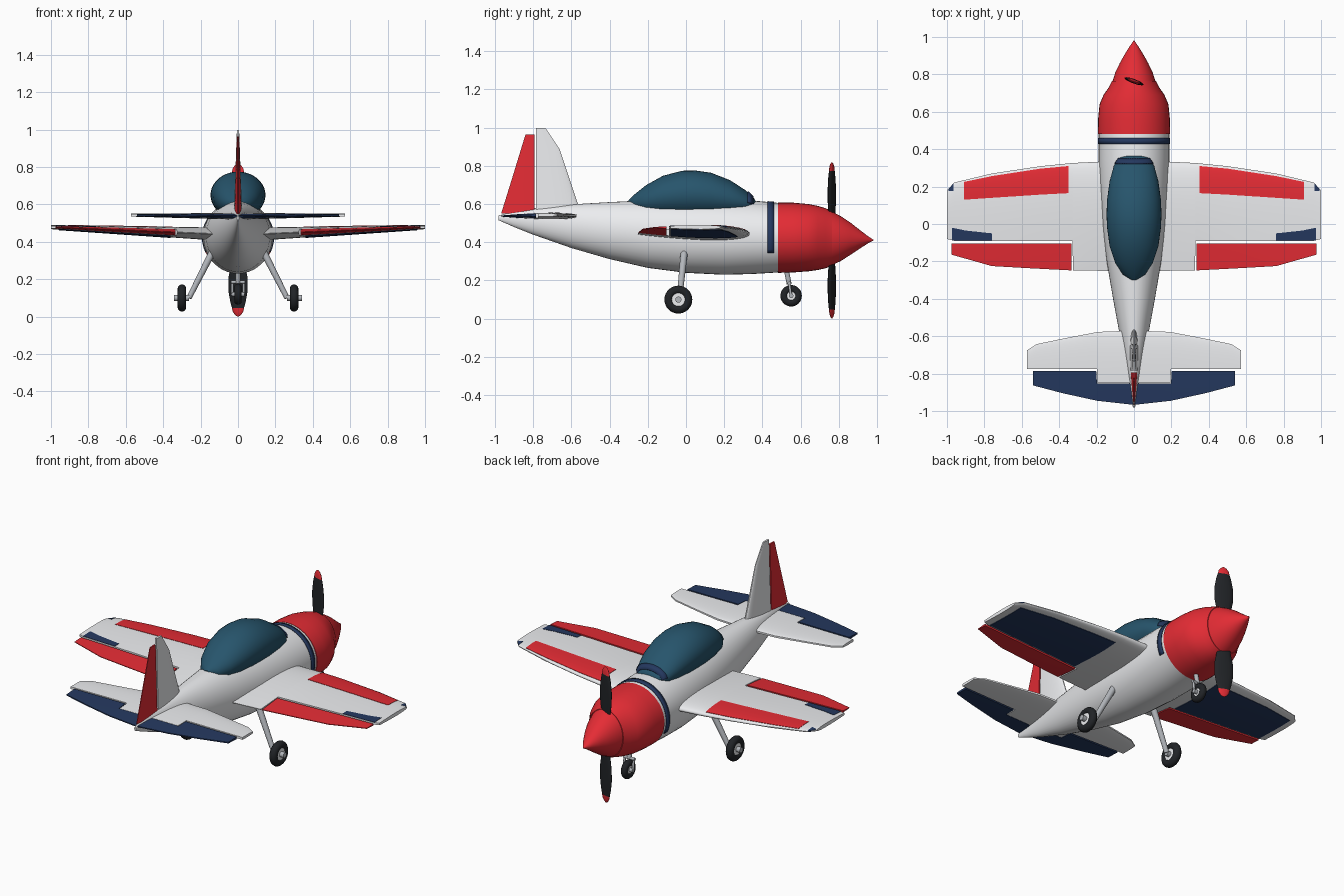
import bpy, bmesh, math
from mathutils import Vector

if "Cube" in bpy.data.objects:
    bpy.data.objects.remove(bpy.data.objects["Cube"])


def mat(name, *c):
    m = bpy.data.materials.new(name)
    m.diffuse_color = (*c, 1)
    m.use_nodes = True
    m.node_tree.nodes["Principled BSDF"].inputs["Base Color"].default_value = m.diffuse_color
    return m


RED, NAVY = mat("red", .78, .025, .035), mat("navy", .018, .04, .115)
WHITE, GLASS = mat("white", .84, .85, .87), mat("glass", .02, .09, .15)
BLACK, METAL = mat("black", .015, .017, .02), mat("metal", .45, .47, .5)


def finish(name, bm, m, mirror=False, angle=35):
    bmesh.ops.remove_doubles(bm, verts=bm.verts, dist=1e-5)
    bmesh.ops.recalc_face_normals(bm, faces=bm.faces)
    me = bpy.data.meshes.new(name)
    bm.to_mesh(me)
    bm.free()
    me.materials.append(m)
    ob = bpy.data.objects.new(name, me)
    bpy.context.collection.objects.link(ob)
    bpy.ops.object.select_all(action='DESELECT')
    bpy.context.view_layer.objects.active = ob
    ob.select_set(True)
    bpy.ops.object.shade_smooth_by_angle(angle=math.radians(angle))
    if mirror:
        ob.modifiers.new("mirror", 'MIRROR').use_clip = True
    return ob


def lerp(table, x):
    for a, b in zip(table, table[1:]):
        if x <= b[0]:
            t = max(0, (x - a[0]) / (b[0] - a[0]))
            return [p + (q - p) * t for p, q in zip(a[1:], b[1:])]
    return list(table[-1][1:])


def loft(name, stations, m, n=40, grow=0, arc=None, mirror=False):
    """Elliptical rings from (y, half width, bottom z, top z)."""
    bm = bmesh.new()
    a0, a1 = arc or (0, 360)
    rings = []
    for y, w, b, t in stations:
        ring = []
        for i in range(n + 1 if arc else n):
            a = math.radians(a0 + (a1 - a0) * i / n)
            ring.append(bm.verts.new(((w + grow) * math.cos(a), y,
                        (b + t) / 2 + ((t - b) / 2 + grow) * math.sin(a))))
        rings.append(ring)
    for r, s in zip(rings, rings[1:]):
        for i in range(n):
            j = (i + 1) % len(r)
            bm.faces.new((r[i], r[j], s[j], s[i]))
    if not arc:
        bm.faces.new(rings[0])
        bm.faces.new(rings[-1])
    return finish(name, bm, m, mirror)


def panel(name, stations, surf, m, lo=None, hi=None, upright=False, n=12):
    """Aerofoil slab over (span, front y, back y); surf gives centre and half thickness."""
    lo, hi = lo or (lambda z, h: z - h), hi or (lambda z, h: z + h)
    bm = bmesh.new()
    grids = []
    for fn in (lo, hi):
        g = []
        for x, yf, yb in stations:
            row = []
            for i in range(n + 1):
                y = yf + (yb - yf) * (i / n) ** 1.6
                z = fn(*surf(x, y))
                row.append(bm.verts.new((z, y, x) if upright else (x, y, z)))
            g.append(row)
        for r, s in zip(g, g[1:]):
            for i in range(n):
                bm.faces.new((r[i], r[i + 1], s[i + 1], s[i]))
        grids.append(g)
    rims = [g[0] + [r[-1] for r in g[1:]] + g[-1][-2::-1] + [r[0] for r in g[-2:0:-1]] for g in grids]
    a, b = rims
    for i in range(len(a)):
        j = (i + 1) % len(a)
        bm.faces.new((a[i], a[j], b[j], b[i]))
    return finish(name, bm, m, not upright)


def foil(u):
    u = min(max(u, 0), 1)
    return 10 * (.2969 * u ** .5 - .126 * u - .3516 * u * u + .2843 * u ** 3 - .1036 * u ** 4)


def rod(name, a, b, r, m, mirror=False, r2=None, n=20):
    a, b = Vector(a), Vector(b)
    bm = bmesh.new()
    bmesh.ops.create_cone(bm, cap_ends=True, segments=n, radius1=r, radius2=r2 or r, depth=(b - a).length)
    bm.transform(Vector((0, 0, 1)).rotation_difference(b - a).to_matrix().to_4x4())
    bmesh.ops.translate(bm, verts=bm.verts, vec=(a + b) / 2)
    return finish(name, bm, m, mirror)


# Fuselage, cowling and spinner
body = [(-.98, .006, .515, .54), (-.9, .018, .48, .56), (-.8, .036, .44, .578), (-.6, .075, .37, .598),
        (-.4, .112, .312, .61), (-.2, .146, .266, .62), (0, .17, .24, .622), (.2, .184, .23, .622),
        (.35, .189, .234, .618), (.48, .189, .242, .606)]
cowl = [(.48, .193, .24, .608), (.56, .192, .242, .607), (.64, .184, .248, .6), (.69, .163, .255, .59),
        (.73, .135, .264, .578), (.765, .118, .277, .563)]
spinner = [(.765, .114, .28, .56), (.81, .1, .302, .536), (.86, .076, .334, .503), (.91, .048, .367, .464),
           (.95, .023, .393, .433), (.98, .002, .409, .413)]
loft("fuselage", body, WHITE)
loft("engine_cowling", cowl, RED)
loft("spinner", spinner, RED)
band = loft("fuselage_band", [(y, *lerp(body, y)) for y in (.427, .46)], NAVY, grow=.004, arc=(-25, 205))
band.modifiers.new("thick", 'SOLIDIFY').thickness = .004

# Canopy and windscreen frame
canopy = [(-.3, .012, .6, .62), (-.27, .06, .565, .65), (-.21, .1, .54, .698), (-.12, .13, .53, .748),
          (-.02, .144, .525, .774), (.05, .147, .525, .775), (.13, .144, .525, .764), (.23, .13, .53, .725),
          (.31, .108, .54, .673), (.355, .075, .56, .632), (.365, .05, .575, .615)]
loft("canopy", canopy, GLASS)
frame = loft("windscreen_frame", [(y, *lerp(canopy, y)) for y in (.325, .352)], NAVY, n=24, grow=.008, arc=(5, 175))
frame.modifiers.new("thick", 'SOLIDIFY').thickness = .01

# Wing surface shared by all wing pieces
LE = [(0, .335), (.19, .333), (.33, .326), (.5, .309), (.76, .27), (.96, .222), (1, .18)]
TE = [(0, -.25), (.33, -.248), (.76, -.225), (.97, -.165), (1, -.16)]


def wing(x, y):
    f, b = lerp(LE, x)[0], lerp(TE, x)[0]
    return .437 + .042 * x, .002 + (.036 - .027 * x) * foil((f - y) / (f - b))


def le(x, d=0):
    return lerp(LE, x)[0] - d


panel("wing", [(.08, le(.08), -.25), (.19, le(.19), -.25), (.325, le(.325), -.248), (.33, le(.33), -.09),
               (.5, le(.5), -.09), (.64, le(.64), -.09), (.76, le(.76), -.09), (.88, le(.88), -.09),
               (.96, le(.96), -.09), (1, .18, -.08)], wing, WHITE, n=20)
panel("aileron", [(.335, -.103, -.248), (.55, -.103, -.237), (.76, -.103, -.225), (.975, -.103, -.164)], wing, RED)
over = dict(lo=lambda z, h: z + h - .003, hi=lambda z, h: z + h + .002)
under = dict(lo=lambda z, h: z - h - .003, hi=lambda z, h: z - h + .002)
panel("wing_top_stripe", [(.35, .31, .165), (.5, .296, .157), (.76, .256, .14), (.91, .225, .13)], wing, RED, **over)
panel("wing_rear_corner_mark", [(.76, -.05, -.088), (.9, -.035, -.088), (.972, -.02, -.088)], wing, NAVY, **over)
panel("wing_front_corner_mark", [(.965, .218, .175), (.993, .186, .178)], wing, NAVY, **over)
panel("wing_underside_panel", [(.36, .27, -.08), (.5, .258, -.08), (.76, .225, -.08), (.96, .18, -.08)],
      wing, NAVY, **under)


# Horizontal tail
def tail(x, y):
    f, b = lerp([(0, -.568), (.2, -.576), (.52, -.64), (.58, -.68)], x)[0], -.965 + .2 * max(0, x - .1)
    return .537 + .01 * x, .003 + (.015 - .018 * x) * foil((f - y) / (f - b))


panel("tailplane", [(0, -.57, -.85), (.194, -.577, -.85), (.198, -.578, -.775), (.36, -.609, -.775),
                    (.52, -.642, -.775), (.573, -.676, -.775)], tail, WHITE)
panel("elevator", [(0, -.852, -.967), (.198, -.852, -.945), (.202, -.785, -.944), (.38, -.785, -.905),
                   (.54, -.785, -.863)], tail, NAVY)


# Fin and rudder
def fin(z, y):
    f = lerp([(.55, -.555), (.6, -.565), (.885, -.66), (1, -.735)], z)[0]
    b = -.967 + .3 * (z - .55)
    return 0, .002 + .02 * (1 - .8 * (z - .55) / .45) * foil((f - y) / (f - b))


panel("fin", [(.55, -.555, -.784), (.6, -.565, -.784), (.74, -.612, -.784), (.885, -.66, -.784),
              (.997, -.735, -.784)], fin, WHITE, upright=True)
panel("rudder", [(.55, -.793, -.967), (.75, -.793, -.905), (.963, -.793, -.84)], fin, RED, upright=True)


# Two-blade propeller with pitched lens sections
def blade(name, side, rows, m):
    bm = bmesh.new()
    rings = []
    for r, w in rows:
        ring = []
        for i in range(12):
            a = math.tau * i / 12
            u, v = w * math.cos(a), min(.012, w * .3) * math.sin(a)
            p = math.radians(-20)
            ring.append(bm.verts.new((u * math.cos(p) - v * math.sin(p), .763 + u * math.sin(p) + v * math.cos(p),
                                      .41 + side * r)))
        rings.append(ring)
    for r, s in zip(rings, rings[1:]):
        for i in range(12):
            bm.faces.new((r[i], r[i - 1], s[i - 1], s[i]))
    bm.faces.new(rings[0])
    bm.faces.new(rings[-1])
    finish(name, bm, m)


for side, tag in ((1, "upper"), (-1, "lower")):
    blade(tag + "_propeller_blade", side, [(.05, .03), (.13, .04), (.2, .054), (.27, .055), (.33, .044), (.365, .034)],
          BLACK)
    blade(tag + "_propeller_tip", side, [(.363, .035), (.385, .029), (.4, .018), (.408, .006)], RED)


# Wheels and undercarriage
def wheel(tag, x, y, z, r, thick, mirror):
    bm = bmesh.new()
    n, k = 32, 12
    g = [[bm.verts.new((x + thick * math.cos(b), y + (r - thick + thick * math.sin(b)) * math.cos(a),
                        z + (r - thick + thick * math.sin(b)) * math.sin(a)))
          for b in (math.tau * j / k for j in range(k))] for a in (math.tau * i / n for i in range(n))]
    for i in range(n):
        for j in range(k):
            bm.faces.new((g[i - 1][j - 1], g[i][j - 1], g[i][j], g[i - 1][j]))
    finish(tag + "_tyre", bm, BLACK, mirror)
    rod(tag + "_hub", (x - thick * .7, y, z), (x + thick * .7, y, z), r * .5, WHITE, mirror, n=28)
    rod(tag + "_axle", (x - thick * 1.6, y, z), (x + thick * 1.8, y, z), r * .22, METAL, mirror)


wheel("main_wheel", .3, -.04, .1, .073, .023, True)
wheel("nose_wheel", 0, .55, .12, .056, .02, False)
rod("main_leg", (.262, -.035, .1), (.13, -.008, .36), .014, METAL, True, r2=.019)
rod("nose_fork", (.03, .55, .115), (.03, .54, .185), .007, METAL, True)
rod("nose_fork_bridge", (-.037, .54, .185), (.037, .54, .185), .009, METAL)
rod("nose_leg", (0, .54, .18), (0, .52, .28), .013, METAL)
